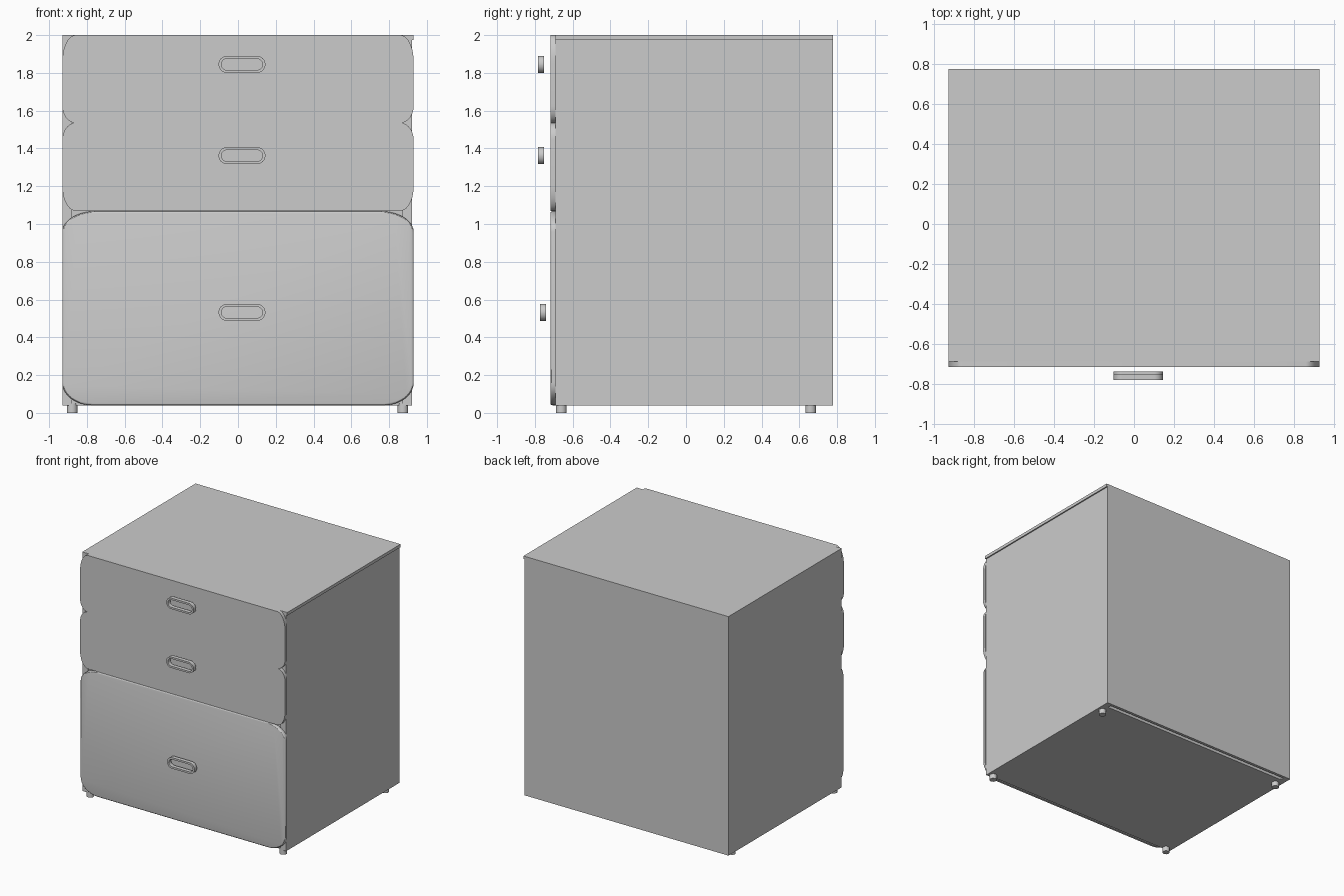
import bpy, bmesh
from math import sin, cos, pi

if "Cube" in bpy.data.objects:
    bpy.data.objects.remove(bpy.data.objects["Cube"], do_unlink=True)

# One plain grey for the whole cabinet
GREY = (0.6, 0.6, 0.6, 1)
mat = bpy.data.materials.new("light grey")
mat.use_nodes = True
mat.diffuse_color = GREY
mat.node_tree.nodes["Principled BSDF"].inputs["Base Color"].default_value = GREY


def finish(name, bm, smooth=False):
    bmesh.ops.recalc_face_normals(bm, faces=bm.faces)
    mesh = bpy.data.meshes.new(name)
    bm.to_mesh(mesh)
    bm.free()
    mesh.materials.append(mat)
    obj = bpy.data.objects.new(name, mesh)
    bpy.context.collection.objects.link(obj)
    if smooth:
        bpy.ops.object.select_all(action="DESELECT")
        obj.select_set(True)
        bpy.context.view_layer.objects.active = obj
        bpy.ops.object.shade_smooth_by_angle()
    return obj


def box(name, x, y, z):
    bm = bmesh.new()
    bmesh.ops.create_cube(bm, size=1)
    for v in bm.verts:
        for i, (lo, hi) in enumerate((x, y, z)):
            v.co[i] = lo if v.co[i] < 0 else hi
    return finish(name, bm)


def outline(cx, half, z0, z1, low, high, steps=10):
    """Rectangle in x and z with elliptical corners; low and high are (rx, rz)."""
    points = []
    corners = ((1, 1, high), (-1, 1, high), (-1, -1, low), (1, -1, low))
    for k, (sx, sz, (rx, rz)) in enumerate(corners):
        ox = cx + sx * (half - rx)
        oz = z1 - rz if sz > 0 else z0 + rz
        for i in range(steps + 1):
            a = (k + i / steps) * pi / 2
            points.append((ox + rx * cos(a), oz + rz * sin(a)))
    return points


def drawer_front(name, z0, z1, low, high, rim):
    bm = bmesh.new()
    pts = outline(0, 0.93, z0, z1, low, high)
    face = bm.faces.new([bm.verts.new((x, -0.69, z)) for x, z in pts])
    out = bmesh.ops.extrude_face_region(bm, geom=[face])["geom"]
    for v in out:
        if isinstance(v, bmesh.types.BMVert):
            v.co.y = -0.718
    # Soft front rim
    if rim:
        edges = [e for e in bm.edges if all(v.co.y < -0.71 for v in e.verts)]
        bmesh.ops.bevel(bm, geom=edges, offset=rim, segments=3,
                        profile=0.5, affect="EDGES")
    finish(name, bm, True)


def handle_ring(name, z, y):
    bm = bmesh.new()
    loops = []
    for inset, depth in ((0, y), (0.015, y), (0.015, y + 0.032), (0, y + 0.032)):
        r = 0.045 - inset
        pts = outline(0.021, 0.124 - inset, z - r, z + r,
                      (r, r * 0.999), (r, r * 0.999))
        loops.append([bm.verts.new((px, depth, pz)) for px, pz in pts])
    n = len(loops[0])
    for k in range(4):
        a, b = loops[k], loops[(k + 1) % 4]
        for i in range(n):
            j = (i + 1) % n
            bm.faces.new((a[i], a[j], b[j], b[i]))
    finish(name, bm, True)


# Carcass boards around a closed core, with a narrow slot in front of the back
box("left_side", (0.87, 0.92), (-0.69, 0.778), (0.04, 1.975))
box("right_side", (-0.93, -0.88), (-0.69, 0.778), (0.04, 1.975))
box("top_board", (-0.93, 0.93), (-0.69, 0.778), (1.975, 2.0))
box("back_board", (-0.88, 0.87), (0.755, 0.778), (0.04, 1.975))
box("drawer_core", (-0.88, 0.87), (-0.68, 0.725), (0.04, 1.975))

# Drawer fronts
drawer_front("top_drawer_front", 1.535, 2.0, (0.07, 0.09), (0.07, 0.14), 0)
drawer_front("middle_drawer_front", 1.07, 1.535, (0.07, 0.13), (0.07, 0.09), 0)
drawer_front("bottom_drawer_front", 0.04, 1.068, (0.16, 0.12), (0.18, 0.11), 0.012)

# Handle rings
handle_ring("top_handle", 1.845, -0.783)
handle_ring("middle_handle", 1.362, -0.783)
handle_ring("bottom_handle", 0.532, -0.772)

# Feet
for side, x in (("left", 0.873), ("right", -0.878)):
    for end, y in (("front", -0.66), ("back", 0.66)):
        bm = bmesh.new()
        bmesh.ops.create_cone(bm, cap_ends=True, segments=24,
                              radius1=0.028, radius2=0.028, depth=0.05)
        bmesh.ops.translate(bm, vec=(x, y, 0.025), verts=bm.verts)
        finish(f"{end}_{side}_foot", bm, True)
